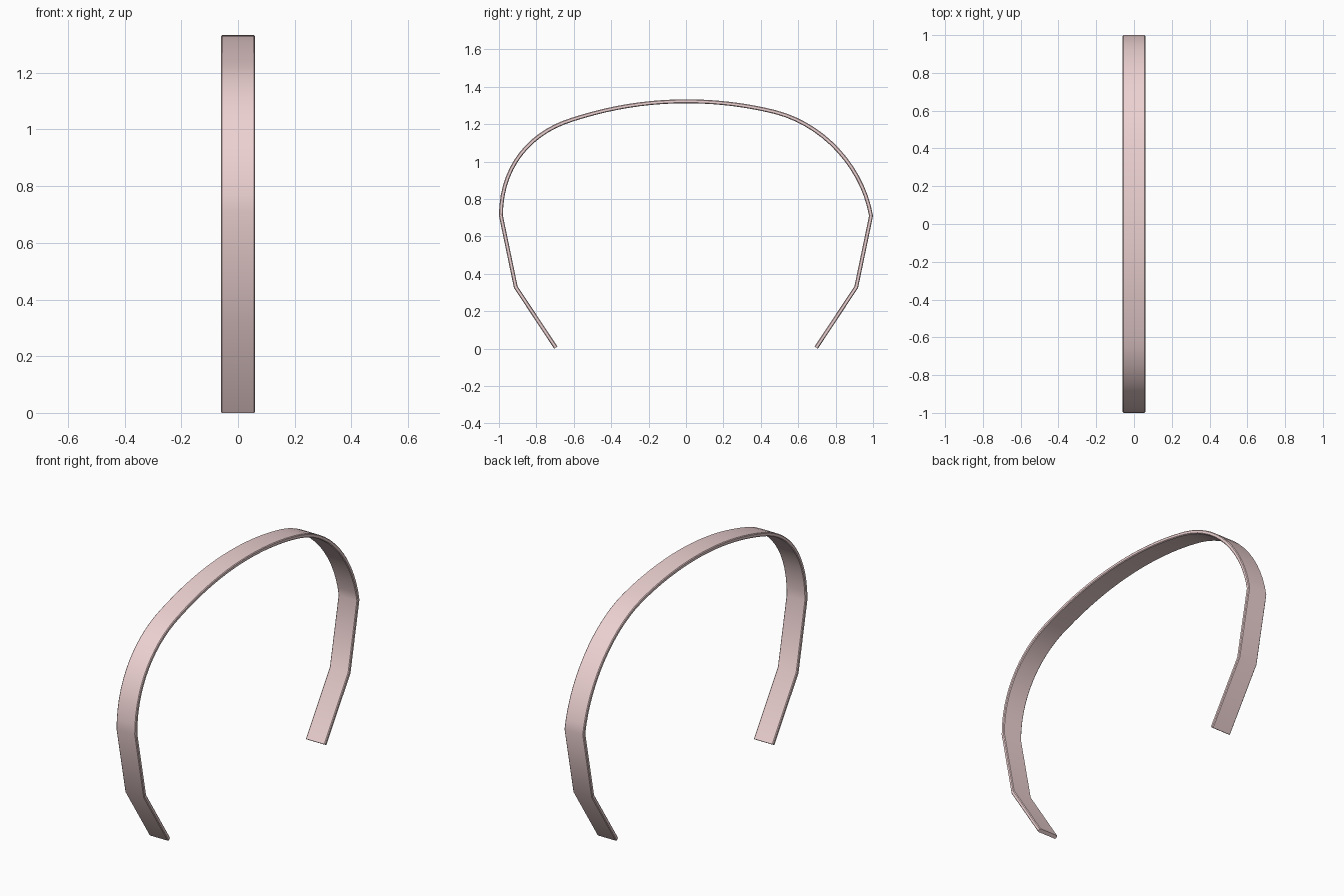
import bpy, bmesh
from mathutils import Vector

if "Cube" in bpy.data.objects:
    bpy.data.objects.remove(bpy.data.objects["Cube"])

HALF_W, THICK, BEV = 0.06, 0.021, 0.004


def bezier(a, b, c, d, n):
    """Points on a cubic curve, without the last one."""
    a, b, c, d = map(Vector, (a, b, c, d))
    return [a*(1-t)**3 + 3*b*t*(1-t)**2 + 3*c*t*t*(1-t) + d*t**3
            for t in (i / n for i in range(n))]


# outer outline in (y, z): straight leg, bent side, tight shoulder, shallow crown
path = [Vector((-0.705, 0.0)), Vector((-0.92, 0.325))]
path += bezier((-1.0, 0.71), (-1.0, 0.98), (-0.84, 1.165), (-0.61, 1.235), 14)
path += bezier((-0.61, 1.235), (-0.41, 1.30), (-0.21, 1.333), (0, 1.333), 10)
path += bezier((0, 1.333), (0.16, 1.333), (0.32, 1.315), (0.48, 1.275), 10)
path += bezier((0.48, 1.275), (0.75, 1.205), (0.955, 0.97), (1.0, 0.71), 14)
path += [Vector((1.0, 0.71)), Vector((0.92, 0.325)), Vector((0.705, 0.0))]

# band cross-section with small chamfers: (x, depth inward)
section = [(-HALF_W, BEV), (-HALF_W + BEV, 0), (HALF_W - BEV, 0), (HALF_W, BEV),
           (HALF_W, THICK - BEV), (HALF_W - BEV, THICK),
           (-HALF_W + BEV, THICK), (-HALF_W, THICK - BEV)]

# sweep the section along the outline with mitred joints
bm = bmesh.new()
rings = []
for i, p in enumerate(path):
    d_in = (p - path[i-1]).normalized() if i else (path[1] - p).normalized()
    d_out = (path[i+1] - p).normalized() if i < len(path) - 1 else d_in
    t = (d_in + d_out).normalized()
    inward = Vector((t.y, -t.x)) / t.dot(d_in)
    rings.append([bm.verts.new((x, p.x + inward.x*d, p.y + inward.y*d))
                  for x, d in section])
n = len(section)
for a, b in zip(rings, rings[1:]):
    for k in range(n):
        bm.faces.new((a[k], a[(k+1) % n], b[(k+1) % n], b[k]))
bm.faces.new(rings[0])
bm.faces.new(rings[-1][::-1])
bmesh.ops.recalc_face_normals(bm, faces=bm.faces[:])

mesh = bpy.data.meshes.new("headband")
bm.to_mesh(mesh)
bm.free()
band = bpy.data.objects.new("headband", mesh)
bpy.context.collection.objects.link(band)

mat = bpy.data.materials.new("soft_pink")
mat.diffuse_color = (0.85, 0.64, 0.64, 1)
mat.use_nodes = True
mat.node_tree.nodes["Principled BSDF"].inputs["Base Color"].default_value = mat.diffuse_color
mesh.materials.append(mat)

bpy.context.view_layer.objects.active = band
band.select_set(True)
bpy.ops.object.shade_smooth_by_angle(angle=0.55)
